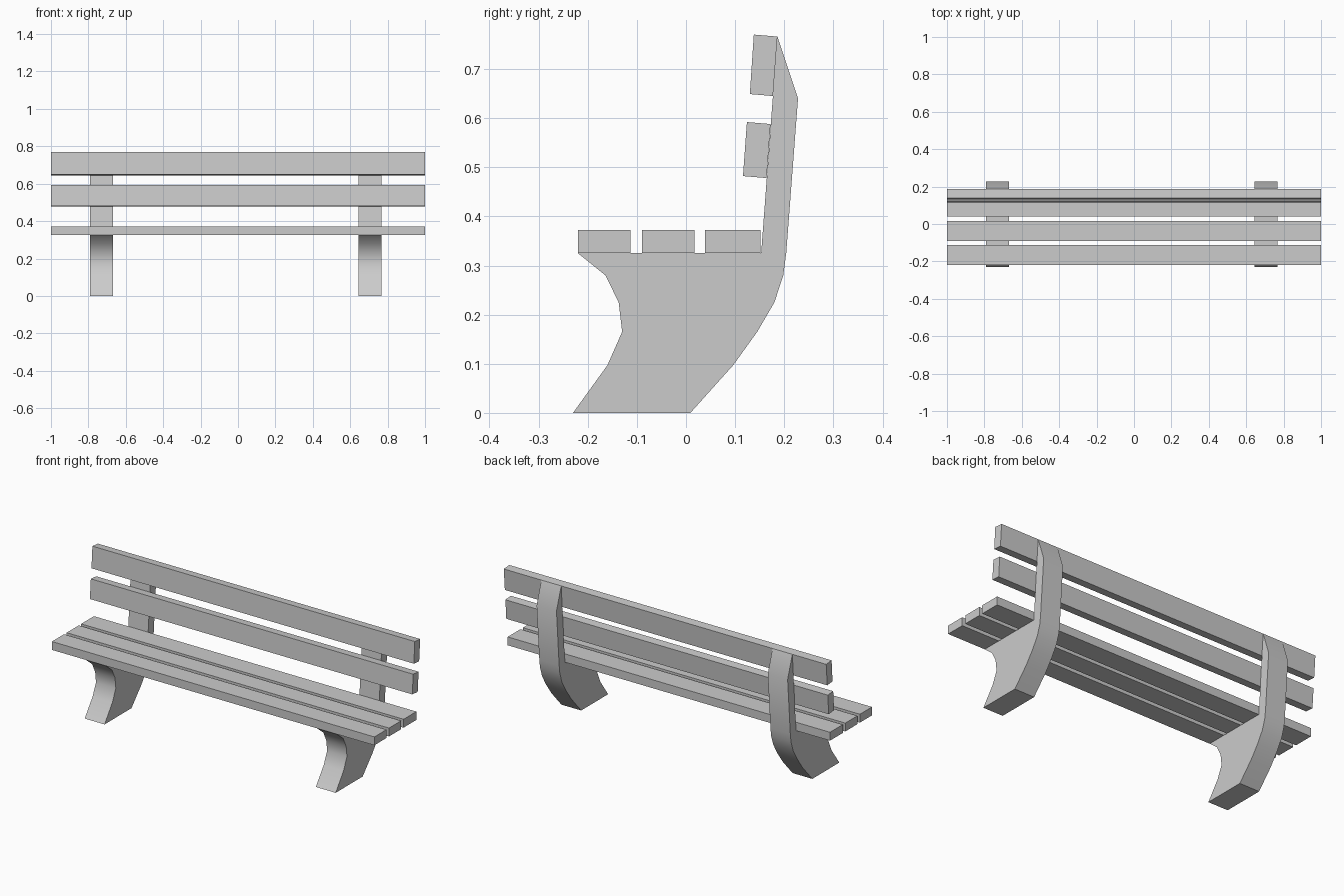
import bpy, bmesh, math

if "Cube" in bpy.data.objects:
    bpy.data.objects.remove(bpy.data.objects["Cube"])


def extrude_profile(name, profile, x0, x1, smooth=False):
    """Extrude a closed (y, z) profile along x."""
    bm = bmesh.new()
    face = bm.faces.new([bm.verts.new((x0, y, z)) for y, z in profile])
    ext = bmesh.ops.extrude_face_region(bm, geom=[face])
    moved = [g for g in ext["geom"] if isinstance(g, bmesh.types.BMVert)]
    bmesh.ops.translate(bm, verts=moved, vec=(x1 - x0, 0, 0))
    bmesh.ops.recalc_face_normals(bm, faces=bm.faces)
    mesh = bpy.data.meshes.new(name)
    bm.to_mesh(mesh)
    bm.free()
    obj = bpy.data.objects.new(name, mesh)
    bpy.context.collection.objects.link(obj)
    if smooth:
        bpy.ops.object.select_all(action='DESELECT')
        bpy.context.view_layer.objects.active = obj
        obj.select_set(True)
        bpy.ops.object.shade_smooth_by_angle(angle=math.radians(35))
    return obj


# Curved supports: foot, rear edge, backrest post, seat ledge, front edge
support = [(-0.23, 0), (0.009, 0), (0.096, 0.097), (0.145, 0.165),
           (0.18, 0.225), (0.198, 0.28), (0.204, 0.325), (0.228, 0.64),
           (0.186, 0.766), (0.153, 0.325), (-0.22, 0.325), (-0.164, 0.28),
           (-0.137, 0.225), (-0.13, 0.165), (-0.16, 0.097)]
extrude_profile("left_support", support, -0.79, -0.667, True)
extrude_profile("right_support", support, 0.644, 0.767, True)

# Seat planks
seat_bottom, seat_top = 0.325, 0.372
for i, (y0, y1) in enumerate([(-0.22, -0.113), (-0.09, 0.017), (0.039, 0.152)]):
    extrude_profile(f"seat_plank_{i + 1}",
                    [(y0, seat_bottom), (y1, seat_bottom), (y1, seat_top), (y0, seat_top)],
                    -1, 1)

# Backrest slats, leaning with the posts
slats = {
    "lower_back_slat": [(0.116, 0.482), (0.164, 0.478), (0.172, 0.588), (0.124, 0.592)],
    "upper_back_slat": [(0.130, 0.649), (0.177, 0.645), (0.186, 0.766), (0.138, 0.770)],
}
for name, profile in slats.items():
    extrude_profile(name, profile, -1, 1)
